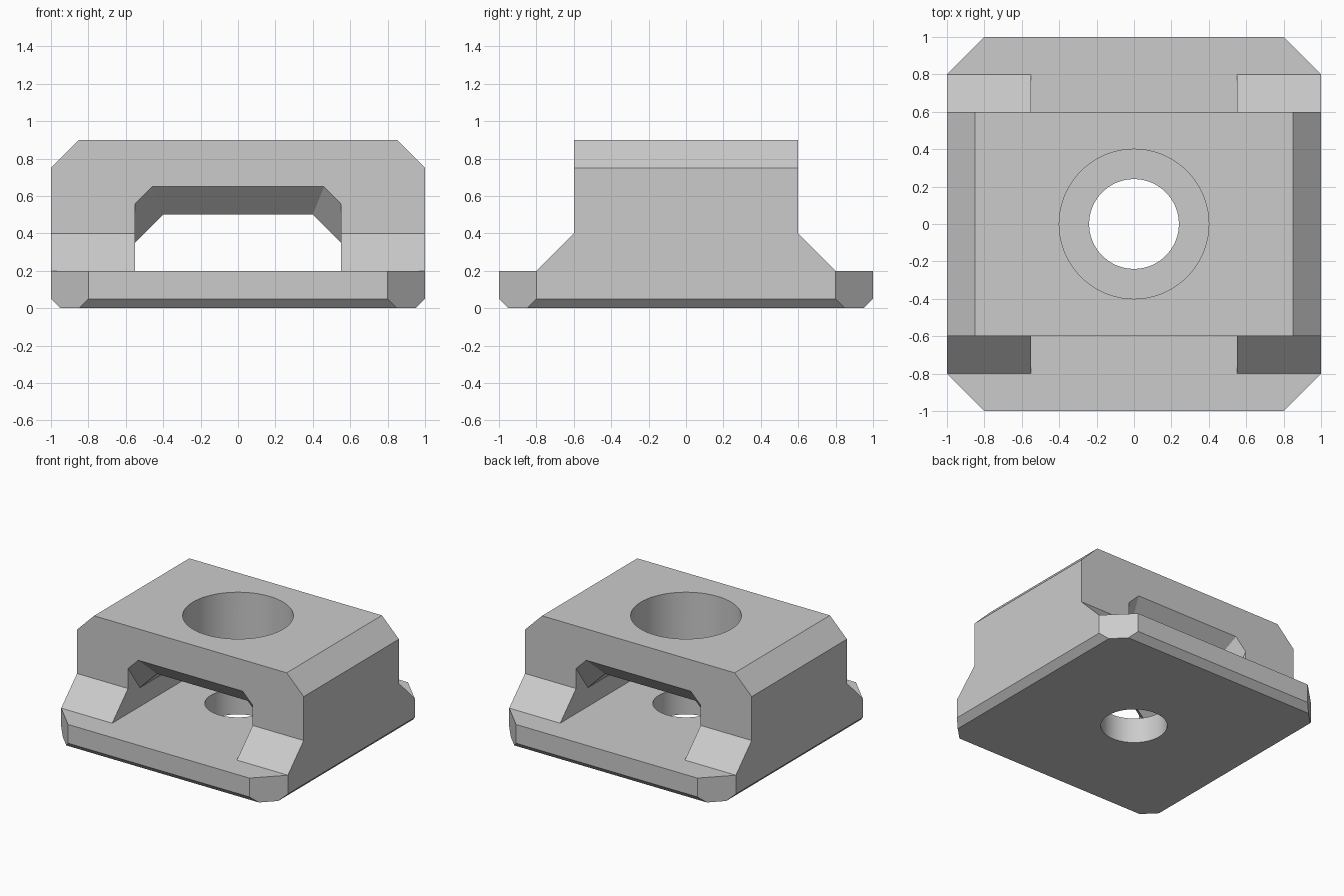
import bpy, bmesh

cube = bpy.data.objects.get("Cube")
if cube:
    bpy.data.objects.remove(cube, do_unlink=True)

grey = bpy.data.materials.new("light_grey")
grey.use_nodes = True
colour = (0.6, 0.6, 0.6, 1)
grey.diffuse_color = colour
grey.node_tree.nodes["Principled BSDF"].inputs["Base Color"].default_value = colour


def mirrored(half):
    """Close a right-hand half outline by mirroring it left."""
    return half + [(-u, v) for u, v in reversed(half)]


def loft(name, rings):
    """Solid skinned through rings of matching points, with capped ends."""
    bm = bmesh.new()
    loops = [[bm.verts.new(p) for p in ring] for ring in rings]
    for a, b in zip(loops, loops[1:]):
        for i in range(len(a)):
            j = (i + 1) % len(a)
            bm.faces.new((a[i], a[j], b[j], b[i]))
    bm.faces.new(loops[0])
    bm.faces.new(loops[-1])
    bmesh.ops.recalc_face_normals(bm, faces=bm.faces)
    return to_object(name, bm)


def cylinder(name, radius, low, high):
    bm = bmesh.new()
    bmesh.ops.create_cone(bm, cap_ends=True, segments=72, radius1=radius,
                          radius2=radius, depth=high - low)
    bmesh.ops.translate(bm, verts=bm.verts, vec=(0, 0, (low + high) / 2))
    return to_object(name, bm)


def to_object(name, bm):
    mesh = bpy.data.meshes.new(name)
    bm.to_mesh(mesh)
    bm.free()
    mesh.materials.append(grey)
    obj = bpy.data.objects.new(name, mesh)
    bpy.context.collection.objects.link(obj)
    return obj


def combine(target, tool, operation):
    """Apply a boolean and discard the tool."""
    mod = target.modifiers.new(operation, 'BOOLEAN')
    mod.operation, mod.solver, mod.object = operation, 'EXACT', tool
    bpy.context.view_layer.objects.active = target
    bpy.ops.object.modifier_apply(modifier=mod.name)
    bpy.data.objects.remove(tool, do_unlink=True)


# Side outline: bevelled flange, sloping feet and upright block
side = mirrored([(0.95, 0), (1, 0.05), (1, 0.2), (0.8, 0.2), (0.6, 0.4), (0.6, 0.9)])
body = loft("bridge_block", [[(x, y, z) for y, z in side] for x in (-1.2, 1.2)])

# Front outline: bevelled bottom edges and chamfered shoulders
front = mirrored([(0.95, 0), (1, 0.05), (1, 0.75), (0.85, 0.9 + 0)])
front_prism = loft("front_outline", [[(x, y, z) for x, z in front] for y in (-1.2, 1.2)])
combine(body, front_prism, 'INTERSECT')

# Corner cuts of the flange
diamond = [(1.8, 0), (0, 1.8), (-1.8, 0), (0, -1.8)]
corners = loft("corner_outline", [[(x, y, z) for x, y in diamond] for z in (-0.2, 1.2)])
combine(body, corners, 'INTERSECT')

# Slot through the block, flared upward at both mouths
mouth = mirrored([(0.55, 0.2), (0.55, 0.56), (0.46, 0.65)])
throat = mirrored([(0.55, 0.2), (0.55, 0.35), (0.4, 0.5)])
stations = [(-1.2, mouth), (-0.6, mouth), (-0.45, throat),
            (0.45, throat), (0.6, mouth), (1.2, mouth)]
slot = loft("slot_cutter", [[(x, y, z) for x, z in ring] for y, ring in stations])
combine(body, slot, 'DIFFERENCE')

# Wide hole in the roof and narrow hole in the floor
combine(body, cylinder("roof_hole_cutter", 0.4, 0.4, 1.1), 'DIFFERENCE')
combine(body, cylinder("floor_hole_cutter", 0.24, -0.2, 0.3), 'DIFFERENCE')

# Tidy coplanar faces and smooth only the hole walls
bm = bmesh.new()
bm.from_mesh(body.data)
bmesh.ops.remove_doubles(bm, verts=bm.verts, dist=0.0001)
bmesh.ops.dissolve_limit(bm, angle_limit=0.01, verts=bm.verts, edges=bm.edges)
bm.to_mesh(body.data)
bm.free()
bpy.ops.object.select_all(action='DESELECT')
body.select_set(True)
bpy.context.view_layer.objects.active = body
bpy.ops.object.shade_smooth_by_angle(angle=0.5)
